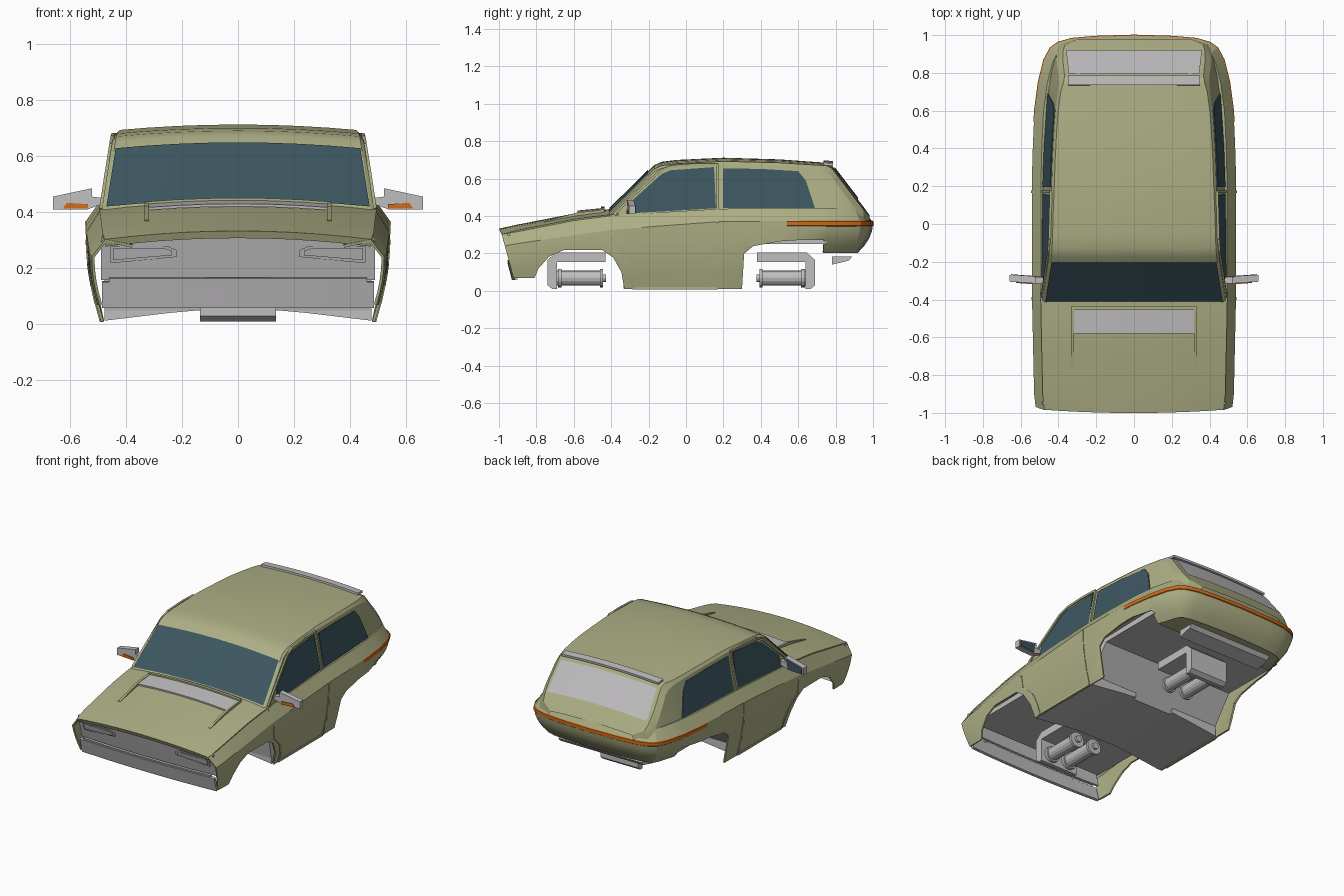
import bpy, bmesh, math
from mathutils import Vector

if "Cube" in bpy.data.objects:
    bpy.data.objects.remove(bpy.data.objects["Cube"])

def mat(name, c):
    m = bpy.data.materials.new(name)
    m.diffuse_color = (*c, 1)
    m.use_nodes = True
    m.node_tree.nodes["Principled BSDF"].inputs["Base Color"].default_value = m.diffuse_color
    return m
OLIVE = mat("olive_paint", (.42, .43, .235))
GREY = mat("light_grey", (.53, .52, .53))
GLASS = mat("blue_glass", (.046, .095, .118))
ORANGE = mat("orange_light", (.62, .15, .01))

def lin(tab, v):
    if v <= tab[0][0]: return tab[0][1]
    for (a, p), (b, q) in zip(tab, tab[1:]):
        if v <= b: return p + (q - p) * (v - a) / (b - a)
    return tab[-1][1]

def make(name, verts, faces, m, mirror=False, thick=0):
    bm = bmesh.new()
    vs = [bm.verts.new(v) for v in verts]
    for f in faces: bm.faces.new([vs[i] for i in f])
    bmesh.ops.recalc_face_normals(bm, faces=bm.faces)
    me = bpy.data.meshes.new(name)
    bm.to_mesh(me); bm.free()
    me.materials.append(m)
    ob = bpy.data.objects.new(name, me)
    bpy.context.collection.objects.link(ob)
    if mirror:
        ob.modifiers.new("mirror", "MIRROR").merge_threshold = .0005
    if thick:
        s = ob.modifiers.new("thick", "SOLIDIFY")
        s.thickness = thick; s.offset = 0
    return ob

def loft(name, rows, m, **k):
    n = len(rows[0])
    faces = [(i*n+j, i*n+j+1, (i+1)*n+j+1, (i+1)*n+j) for i in range(len(rows)-1) for j in range(n-1)]
    return make(name, [p for r in rows for p in r], faces, m, **k)

def grid(name, nu, nv, f, m, **k):
    return loft(name, [[f(2*i/nu-1, j/nv) for i in range(nu+1)] for j in range(nv+1)], m, **k)

def prism(name, polys, vec, m, **k):
    V, F = [], []
    for p in polys:
        o, n = len(V), len(p)
        V += [Vector(q) for q in p] + [Vector(q) + Vector(vec) for q in p]
        F += [tuple(range(o, o+n)), tuple(range(o+2*n-1, o+n-1, -1))]
        F += [(o+i, o+(i+1) % n, o+n+(i+1) % n, o+n+i) for i in range(n)]
    return make(name, V, F, m, **k)

def bar(name, prof, h, m):
    return prism(name, [[(-h, y, z) for y, z in prof]], (2*h, 0, 0), m)

# shape guides
XB = [(-1, .515), (-.9, .524), (-.4, .535), (.2, .536), (.4, .532), (.6, .522), (.75, .502), (.87, .472)]
BELT = [(-1, .237), (-.4, .325), (.15, .368), (.5, .372), (1, .36)]
TOP = [(-1, .295), (-.6, .373), (-.4, .40), (.2, .435), (.7, .44), (1, .435)]
BASE = [(-.41, .485), (.2, .485), (.5, .475), (.7, .46), (.8, .445), (.9, .42), (.95, .39), (.98, .31)]
ROOF = [(-.41, .445), (0, .44), (.3, .43), (.55, .415), (.7, .395), (.8, .375), (.95, .36), (.98, .29)]
CROWN = [(-.42, .425), (-.17, .672), (-.13, .69), (-.05, .70), (.2, .712), (.5, .703), (.75, .685), (.78, .67), (.95, .448), (.985, .40)]

def hw(y, z):
    b = lin(BASE, y)
    return b + (lin(ROOF, y) - b) * (z - .41) / .28
def inset(y, z):
    b = lin(BELT, y)
    if z > b: return .045 * (z - b) / (lin(TOP, y) - b)
    return .055 * ((b - z) / b)**2 * (1 + 7 * min(1, max(0, (y - .66) / .1)))
def side_x(y, z):
    return lin(XB, y) - inset(y, z) if z < lin(TOP, y) else hw(y, z)
def crown(x, y):
    return lin(CROWN, y) - .022 * (x / .45)**2

# lower body side, wrapped round to the tail
LOW = [(-.985, .07), (-.9, .07), (-.81, .07), (-.79, .12), (-.73, .185), (-.65, .22), (-.45, .22), (-.39, .18),
       (-.345, .1), (-.33, .01), (-.1, .01), (.17, .01), (.3, .01), (.31, .2), (.36, .24), (.5, .265), (.6, .272),
       (.74, .275), (.75, .205), (.87, .205)]
PATH = [(lin(XB, y), y, z) for y, z in LOW] + [(.44, .93, .205), (.40, .958, .205), (.33, .978, .205), (.2, .989, .205), (0, .995, .205)]

def normal(i):
    a, b = PATH[max(i-1, 0)], PATH[min(i+1, len(PATH)-1)]
    n = Vector((b[1]-a[1], a[0]-b[0])).normalized()
    return Vector((0, 1)) if PATH[i][0] == 0 else n

rows = []
for i, (x, y, zb) in enumerate(PATH):
    n, b, t = normal(i), lin(BELT, y), lin(TOP, y)
    zs = [zb + (b-zb)*k/4 for k in range(5)] + [t]
    row = [(x-n.x*inset(y, z), y-n.y*inset(y, z), z) for z in zs]
    row.append((max(0, x-n.x*.14), y-n.y*.14, t-.02))
    if i == 0:   # raked nose edge
        row = [(p[0], -.985 + (.3-p[2])*.28, p[2]) for p in row]
    rows.append(row)
loft("body_side", rows, OLIVE, mirror=True, thick=.01)

# rear bumper underside and inner wall
low = [r[0] for r, p in zip(rows, PATH) if p[1] >= .75]
ring = low + [(-x, y, z) for x, y, z in low[-2::-1]]
make("bumper_base", ring, [tuple(range(len(ring)))], OLIVE)
wx = low[0][0]
prism("bumper_wall", [[(-wx, .75, .205), (wx, .75, .205), (wx+.05, .75, .28), (-wx-.05, .75, .28)]], (0, .01, 0), OLIVE)

# orange tail stripe
stripe = []
for i, (x, y, zb) in enumerate(PATH):
    if y >= .5:
        n = normal(i)
        if y == .5: x, y = lin(XB, .54), .54
        stripe.append([(x+n.x*d, y+n.y*d, z) for d, z in ((.002, .345), (.0075, .349), (.0075, .371), (.002, .375))])
loft("tail_stripe", stripe, ORANGE, mirror=True)

# bonnet with front lip
HY = [-1, -.9, -.8, -.7, -.6, -.5, -.36]
def hood(u, y, dz=0, dy=0):
    bow = -.017 * (1-u*u) if y < -.98 else 0
    return (u*(lin(XB, y)-.041), max(y, -.98)+bow+dy, lin(TOP, y)+.006+.03*(1-u*u)+dz)
us = [i/5-1 for i in range(11)]
loft("bonnet", [[hood(u, -1, -.022, .012) for u in us]] + [[hood(u, y) for u in us] for y in HY], OLIVE, thick=.008)

# cabin shell
rows = []
for y in (-.42, -.36, -.3, -.24, -.17, -.13, -.05, .07, .2, .35, .5, .6, .7, .75, .78, .82, .87, .92, .95, .98):
    k = min(1, max(0, (y-.68)/.12))
    ze = lin(CROWN, y) - .02
    r = .014 + .03*k
    half = [(hw(y, .34), y, .34), (hw(y, ze-r), y, ze-r)]
    for f in (.975-.035*k, .75, .5, .25):
        half.append((hw(y, ze)*f, y, crown(hw(y, ze)*f, y)))
    rows.append(half + [(0, y, lin(CROWN, y))] + [(-p[0], p[1], p[2]) for p in half[::-1]])
loft("cabin", rows, OLIVE)

# windscreen and rear window plates
def screen(y0, y1, w0, w1, oy, oz):
    def f(u, v):
        y, x = y0+(y1-y0)*v, u*(w0+(w1-w0)*v)
        return (x, y+oy, crown(x, y)+oz)
    return f
grid("windscreen", 8, 1, screen(-.405, -.198, .469, .436, -.004, .004), GLASS)
grid("rear_window", 8, 1, screen(.79, .915, .345, .36, .005, .005), GREY)

# side windows
def plate(name, pts):
    prism(name, [[(hw(y, z)-.001, y, z) for y, z in pts]], (.006, 0, 0), GLASS, mirror=True)
plate("front_side_window", [(-.29, .415), (-.28, .49), (-.13, .625), (-.08, .645), (.15, .662), (.16, .442)])
plate("rear_side_window", [(.197, .442), (.197, .655), (.4, .652), (.4, .442)])
plate("rear_quarter_window", [(.4, .442), (.4, .652), (.6, .64), (.64, .59), (.69, .442)])

# door outline
seam = [(-.39, .405), (-.395, .3), (-.39, .22), (-.35, .185), (-.31, .14), (-.29, .08), (-.285, .015), (-.05, .015), (.17, .015),
        (.17, .12), (.17, .24), (.17, .365), (.17, .434), (.17, .55), (.17, .675), (.05, .675), (-.08, .665), (-.14, .64), (-.27, .52), (-.385, .41)]
polys = []
for (a, b), (c, d) in zip(seam, seam[1:]):
    l = math.hypot(c-a, d-b)
    ny, nz = -(d-b)/l*.007, (c-a)/l*.007
    q = [(a+ny, b+nz), (c+ny, d+nz), (c-ny, d-nz), (a-ny, b-nz)]
    xa, xb = side_x(a, b), side_x(c, d)
    polys.append([(x-.004, y, z) for x, (y, z) in zip((xa, xb, xb, xa), q)])
prism("door_frame", polys, (.013, 0, 0), OLIVE, mirror=True)

# bonnet scoop: grey insert, side rails and rear bar
def sz(x, y): return lin(TOP, y) + .006 + .03*(1-(x/.49)**2)
grid("scoop_insert", 6, 1, lambda u, v: (.325*u, -.58+.13*v, sz(.325*u, -.58+.13*v)+.013-.005*v), GREY, thick=.01)
rail = [(-.76, .007), (-.58, .021), (-.44, .017), (-.44, -.01), (-.76, -.01)]
prism("scoop_rail", [[(.318, y, sz(.33, y)+d) for y, d in rail]], (.016, 0, 0), OLIVE, mirror=True)
grid("scoop_bar", 6, 1, lambda u, v: (.33*u, -.455+.02*v, sz(.33*u, -.44)+.012), OLIVE, thick=.016)

# grille, headlamps and front bumper
def nose(w, z0, z1, y0, y1):
    return lambda u, v: (w*u, y0+(y1-y0)*v-.015*(1-u*u), z0+(z1-z0)*v)
grid("grille", 8, 1, nose(.487, .16, .31, -.91, -.95), GREY, thick=.012)
grid("front_bumper", 8, 1, nose(.485, .06, .152, -.908, -.932), GREY, thick=.016)
grid("grille_bar", 8, 1, nose(.46, .15, .165, -.93, -.934), GREY, thick=.012)
def lamp(name, pts, d):
    prism(name, [[(x, -.91-(z-.16)*.267-.015*(1-(x/.49)**2)-d, z) for x, z in pts]], (0, .012, 0), GREY, mirror=True)
lamp("headlamp_frame", [(.22, .265), (.25, .278), (.455, .278), (.455, .22), (.43, .22), (.22, .24)], .012)
lamp("headlamp", [(.235, .262), (.26, .27), (.445, .27), (.445, .23), (.43, .23), (.235, .246)], .018)

# chassis floor, arched across, with wheel bays
bar("chassis", [(-.9, .225), (-.37, .225), (-.335, .05), (.16, .05), (.31, .25), (.75, .25), (.75, .29), (-.9, .25)], .475, GREY)
prism("floor_side", [[(.14, -.335, .05), (.25, -.335, .04), (.475, -.335, .013), (.475, -.335, .08), (.14, -.335, .08)]],
      (0, .52, 0), GREY, mirror=True)

# axle carriers and twin rollers, front and rear
def cyl(name, x, y0, y1, r):
    bpy.ops.mesh.primitive_cylinder_add(vertices=16, radius=r, depth=abs(y1-y0), location=(x, (y0+y1)/2, .068), rotation=(math.pi/2, 0, 0))
    o = bpy.context.object
    o.name = name
    o.data.materials.append(GREY)
for s, tag in ((-1, "front"), (1, "rear")):
    Y = lambda d: s*d - .025
    bar(tag+"_carrier", [(Y(d), z) for d, z in ((.715, .03), (.715, .165), (.67, .205), (.405, .205), (.405, .155), (.665, .155), (.665, .01), (.69, .01))], .135, GREY)
    for x in (-.065, .065):
        cyl(tag+"_roller", x, Y(.43), Y(.665), .04)
        cyl(tag+"_roller_flange", x, Y(.418), Y(.435), .05)
        cyl(tag+"_roller_collar", x, Y(.64), Y(.66), .05)
        cyl(tag+"_roller_tip", x, Y(.403), Y(.42), .02)

# roof spoiler and rear diffuser
grid("roof_spoiler", 8, 1, lambda u, v: (.35*u, .735+.05*v, .691-.012*u*u-.004*v), GREY, thick=.014)
bar("rear_diffuser", [(.78, .14), (.78, .185), (.89, .185), (.87, .162)], .3, GREY)

# door mirrors with orange repeaters
prism("mirror", [[(.52, -.315, .485), (.66, -.305, .455), (.66, -.305, .41), (.535, -.315, .41), (.48, -.315, .43), (.48, -.315, .45), (.52, -.315, .455)]],
      (0, .035, 0), GREY, mirror=True)
prism("mirror_glass", [[(.53, -.281, .475), (.65, -.272, .45), (.65, -.272, .415), (.54, -.281, .415)]], (0, .006, 0), GLASS, mirror=True)
prism("mirror_repeater", [[(.535, -.319, .412), (.535, -.319, .428), (.61, -.313, .433), (.625, -.312, .412)]], (0, .008, 0), ORANGE, mirror=True)

# bake modifiers, then smooth with crisp edges
bpy.ops.object.select_all(action='SELECT')
bpy.context.view_layer.objects.active = bpy.context.selected_objects[0]
bpy.ops.object.convert(target='MESH')
bpy.ops.object.shade_smooth_by_angle(angle=math.radians(22))
